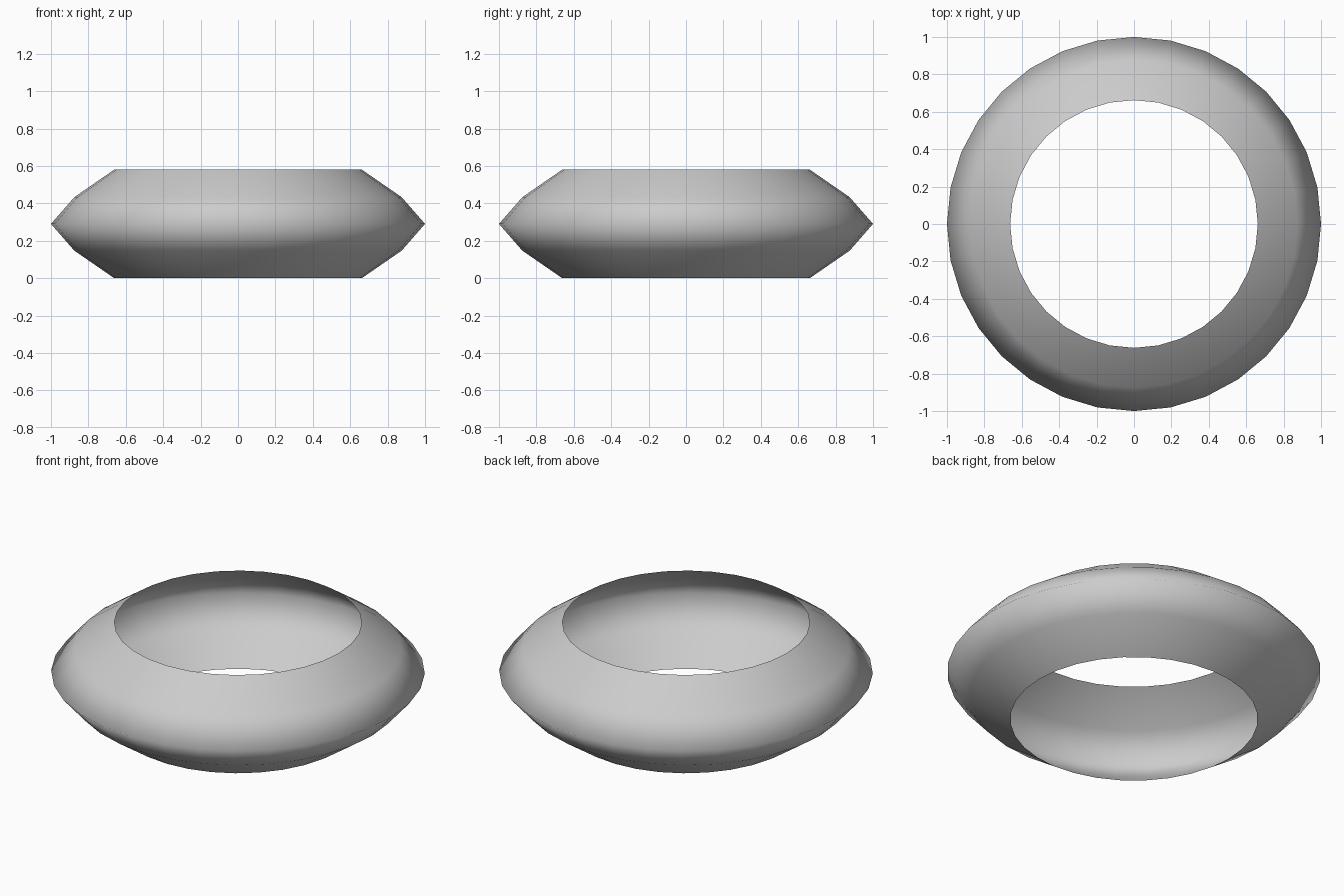
import bpy, bmesh
from math import cos, sin, tau

if "Cube" in bpy.data.objects:
    bpy.data.objects.remove(bpy.data.objects["Cube"])

SEGMENTS = 32
# (radius, height) of the open ring's profile, bottom rim to top rim
PROFILE = [(0.662, 0.0), (0.875, 0.147), (1.0, 0.29), (0.875, 0.433), (0.662, 0.58)]

# Open ring shell: revolve the profile around z
bm = bmesh.new()
rings = [[bm.verts.new((r * cos(tau * i / SEGMENTS), r * sin(tau * i / SEGMENTS), z))
          for i in range(SEGMENTS)] for r, z in PROFILE]
for lower, upper in zip(rings, rings[1:]):
    for i in range(SEGMENTS):
        j = (i + 1) % SEGMENTS
        face = bm.faces.new((lower[i], lower[j], upper[j], upper[i]))
        face.smooth = True

mesh = bpy.data.meshes.new("ring_shell")
bm.to_mesh(mesh)
bm.free()
ring = bpy.data.objects.new("ring_shell", mesh)
bpy.context.collection.objects.link(ring)
